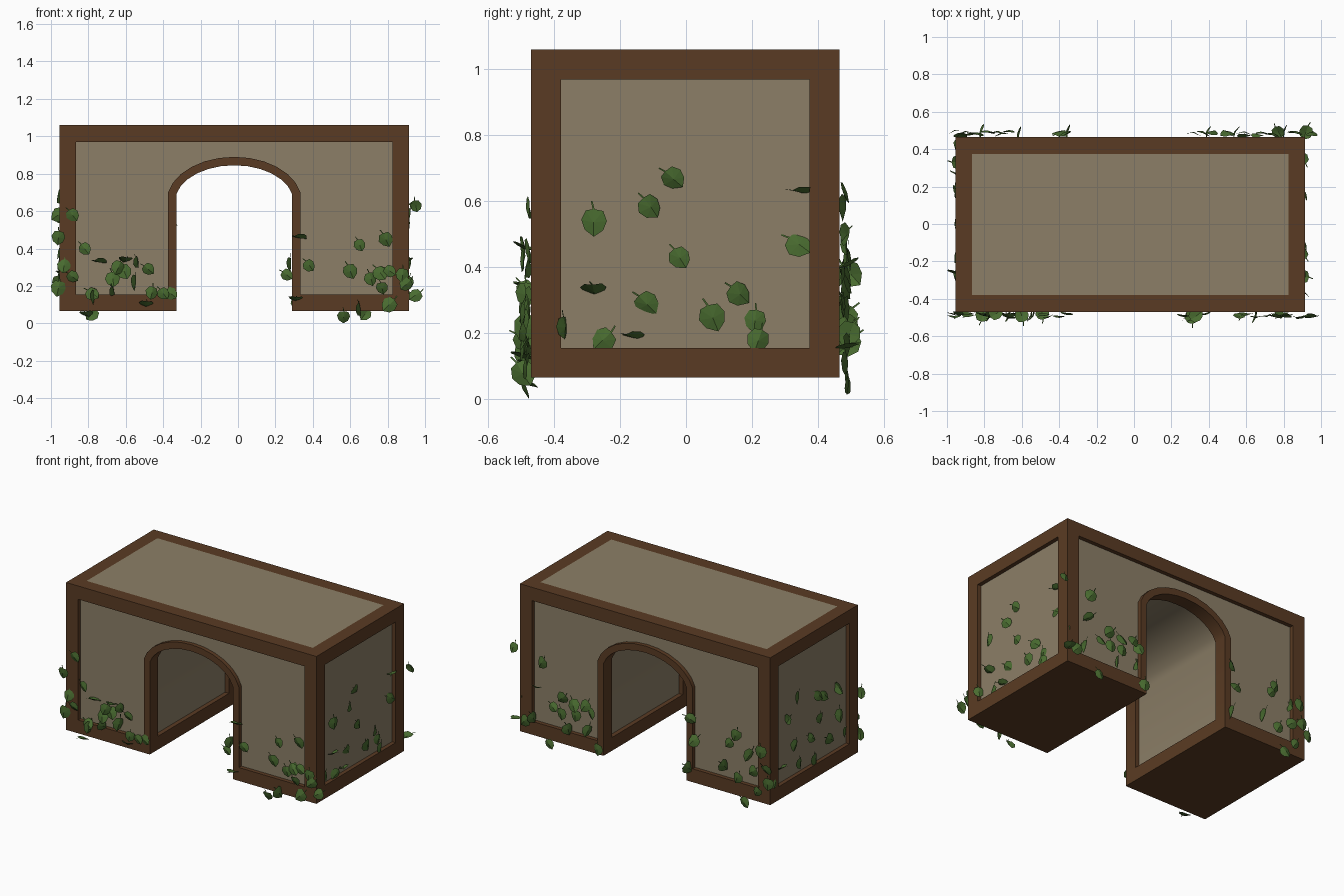
import bpy, bmesh, math, random
from mathutils import Vector, Matrix

if "Cube" in bpy.data.objects:
    bpy.data.objects.remove(bpy.data.objects["Cube"])

random.seed(7)


def material(name, rgb):
    m = bpy.data.materials.new(name)
    m.diffuse_color = (*rgb, 1)
    m.use_nodes = True
    m.node_tree.nodes["Principled BSDF"].inputs["Base Color"].default_value = m.diffuse_color
    return m


WOOD = material("brown wood", (0.102, 0.044, 0.017))
STONE = material("tan panel", (0.262, 0.212, 0.136))
LEAF = material("leaf green", (0.066, 0.147, 0.029))

# main dimensions
X0, X1, Y0, Y1, Z0, Z1 = -0.955, 0.915, -0.47, 0.465, 0.065, 1.06
B = 0.09            # frame width
R = 0.027           # panel recess
CX = -0.02          # arch centre
HALF = 0.31         # inner arch half width
SPRING, RISE = 0.69, 0.155
TRIM = 0.045


def finish(name, bm, mat, smooth=False):
    me = bpy.data.meshes.new(name)
    bm.normal_update()
    bm.to_mesh(me)
    bm.free()
    me.materials.append(mat)
    if smooth:
        for p in me.polygons:
            p.use_smooth = True
        me.set_sharp_from_angle(angle=math.radians(30))
    ob = bpy.data.objects.new(name, me)
    bpy.context.collection.objects.link(ob)
    return ob


def box(name, x0, x1, y0, y1, z0, z1, mat):
    bm = bmesh.new()
    bmesh.ops.create_cube(bm, size=1)
    for v in bm.verts:
        v.co = ((x0 + x1) / 2 + v.co.x * (x1 - x0),
                (y0 + y1) / 2 + v.co.y * (y1 - y0),
                (z0 + z1) / 2 + v.co.z * (z1 - z0))
    return finish(name, bm, mat)


def arch(grow, bottom, n=12, t0=math.radians(12)):
    """Arch outline from lower left to lower right, grown outwards."""
    a, h = HALF + grow, RISE + grow * 0.8
    spring = SPRING + grow * 0.2
    pts = [(CX - a, bottom)]
    for i in range(n + 1):
        t = math.pi - t0 - (math.pi - 2 * t0) * i / n
        pts.append((CX + a * math.cos(t) / math.cos(t0),
                    spring + h * (math.sin(t) - math.sin(t0)) / (1 - math.sin(t0))))
    return pts + [(CX + a, bottom)]


def strip_prism(name, inner, outer, y0, y1, mat):
    """Solid between two matching outlines, extruded along y."""
    bm = bmesh.new()
    rows = [[bm.verts.new((x, y, z)) for x, z in pts]
            for pts, y in ((inner, y0), (outer, y0), (outer, y1), (inner, y1))]
    for i in range(len(inner) - 1):
        for k in range(4):
            a, b = rows[k], rows[(k + 1) % 4]
            bm.faces.new((a[i], b[i], b[i + 1], a[i + 1]))
    for i in (0, -1):
        bm.faces.new([r[i] for r in rows])
    bmesh.ops.recalc_face_normals(bm, faces=bm.faces)
    return finish(name, bm, mat, True)


# recessed panel body with the tunnel running through it
low = Z0 + 0.03
inner = arch(0.03, low)
count = len(inner) - 3
outer = [(X0 + R, low)]
outer += [(X0 + R + (X1 - X0 - 2 * R) * i / count, Z1 - 0.015) for i in range(count + 1)]
outer += [(X1 - R, low)]
strip_prism("panel_body", inner, outer, Y0 + R, Y1 - R, STONE)
box("top_panel", X0 + B, X1 - B, Y0 + B, Y1 - B, Z1 - B, Z1, STONE)

# top rails
for tag, y in (("front", Y0), ("back", Y1 - B)):
    box(tag + "_top_rail", X0, X1, y, y + B, Z1 - B, Z1, WOOD)
for tag, x in (("left", X0), ("right", X1 - B)):
    box(tag + "_top_rail", x, x + B, Y0 + B, Y1 - B, Z1 - B, Z1, WOOD)
    # corner posts
    for end, y in (("front", Y0), ("back", Y1 - B)):
        box(f"{end}_{tag}_post", x, x + B, y, y + B, Z0 + B, Z1 - B, WOOD)

# solid base under each leg
box("left_base", X0, CX - HALF, Y0, Y1, Z0, Z0 + B, WOOD)
box("right_base", CX + HALF, X1, Y0, Y1, Z0, Z0 + B, WOOD)

# arch trims at both ends of the tunnel
for tag, y in (("front", Y0), ("back", Y1 - B)):
    strip_prism(tag + "_arch_trim", arch(0, Z0 + B), arch(TRIM, Z0 + B), y, y + B, WOOD)

# ivy leaf outline: across, along
OUTLINE = [(0, -0.85), (0.6, -0.75), (0.95, -0.1), (0.7, 0.6),
           (0, 1.1), (-0.65, 0.65), (-0.9, 0.0), (-0.65, -0.7)]


def ivy(name, u, n, depth, spots):
    """Leaves on one wall; spots are (along wall, height)."""
    u, n, up = Vector(u), Vector(n), Vector((0, 0, 1))
    wall = Matrix((u, up, n)).transposed()
    bm = bmesh.new()
    for a, z in spots:
        s = random.uniform(0.034, 0.045)
        tilt = random.uniform(60, 80) if random.random() < 0.15 else random.uniform(-25, 25)
        rot = (wall @ Matrix.Rotation(math.radians(tilt), 3, random.choice("XY"))
               @ Matrix.Rotation(random.uniform(-1.0, 1.0) + math.pi, 3, 'Z'))
        at = u * a + up * z + n * (depth + random.uniform(-0.008, 0.014))

        def vert(x, y, h):
            p = at + rot @ (Vector((x, y, h)) * s)
            return bm.verts.new((max(-1, min(1, p.x)), p.y, max(0, p.z)))

        # blade folded along its middle rib
        rim = [vert(x, y, -0.25 * abs(x)) for x, y in OUTLINE]
        mid = vert(0, 0.1, 0.12)
        for i in range(8):
            bm.faces.new((mid, rim[i], rim[(i + 1) % 8]))
        # stem
        bm.faces.new([vert(x, y, 0) for x, y in
                      ((-0.07, -0.8), (0.07, -0.8), (0.2, -1.4), (0.08, -1.4))])
    finish(name, bm, LEAF)


ivy("front_left_ivy", (1, 0, 0), (0, -1, 0), 0.487, [
    (-.885, .58), (-.93, .31), (-.885, .25), (-.74, .33), (-.67, .24), (-.60, .34),
    (-.54, .33), (-.61, .28), (-.64, .30), (-.48, .29), (-.55, .22), (-.78, .16),
    (-.77, .14), (-.81, .05), (-.46, .165), (-.40, .16), (-.36, .16), (-.82, .40),
    (-.67, .18), (-.96, .46), (-.96, .19), (-.49, .10)])
ivy("front_right_ivy", (1, 0, 0), (0, -1, 0), 0.487, [
    (.33, .46), (.26, .26), (.28, .32), (.38, .31), (.65, .42), (.60, .28),
    (.71, .24), (.76, .27), (.81, .28), (.88, .26), (.81, .10), (.565, .035),
    (.65, .08), (.90, .21), (.79, .45), (.77, .19), (.95, .15), (.31, .13)])
ivy("right_ivy", (0, 1, 0), (1, 0, 0), 0.905, [
    (-.28, .54), (-.04, .67), (-.11, .585), (-.02, .43), (-.28, .33), (-.12, .29),
    (-.37, .22), (.08, .25), (.16, .32), (.21, .24), (-.16, .19), (.34, .47),
    (.43, .30), (-.25, .18), (.22, .18), (.35, .63)])
ivy("left_ivy", (0, -1, 0), (-1, 0, 0), 0.945, [
    (-.27, .57), (-.17, .68), (.07, .60), (.13, .58), (.26, .58), (.09, .44),
    (-.02, .35), (-.20, .37), (-.33, .26), (-.15, .23), (.28, .39), (.17, .27),
    (.36, .24), (.02, .19), (-.42, .20)])
ivy("back_right_ivy", (-1, 0, 0), (0, 1, 0), 0.485, [
    (-.74, .58), (-.77, .41), (-.95, .63), (-.92, .16), (-.86, .16), (-.80, .20),
    (-.68, .05), (-.59, .38), (-.59, .28), (-.49, .29), (-.50, .36), (-.41, .38),
    (-.37, .34), (-.54, .19), (-.39, .22), (-.32, .11), (-.66, .30)])
ivy("back_left_ivy", (-1, 0, 0), (0, 1, 0), 0.485, [
    (.37, .50), (.40, .36), (.36, .17), (.67, .42), (.71, .48), (.82, .38),
    (.84, .27), (.62, .25), (.87, .14), (.78, .05), (.93, .30), (.96, .22),
    (.73, .20), (.90, .42)])
